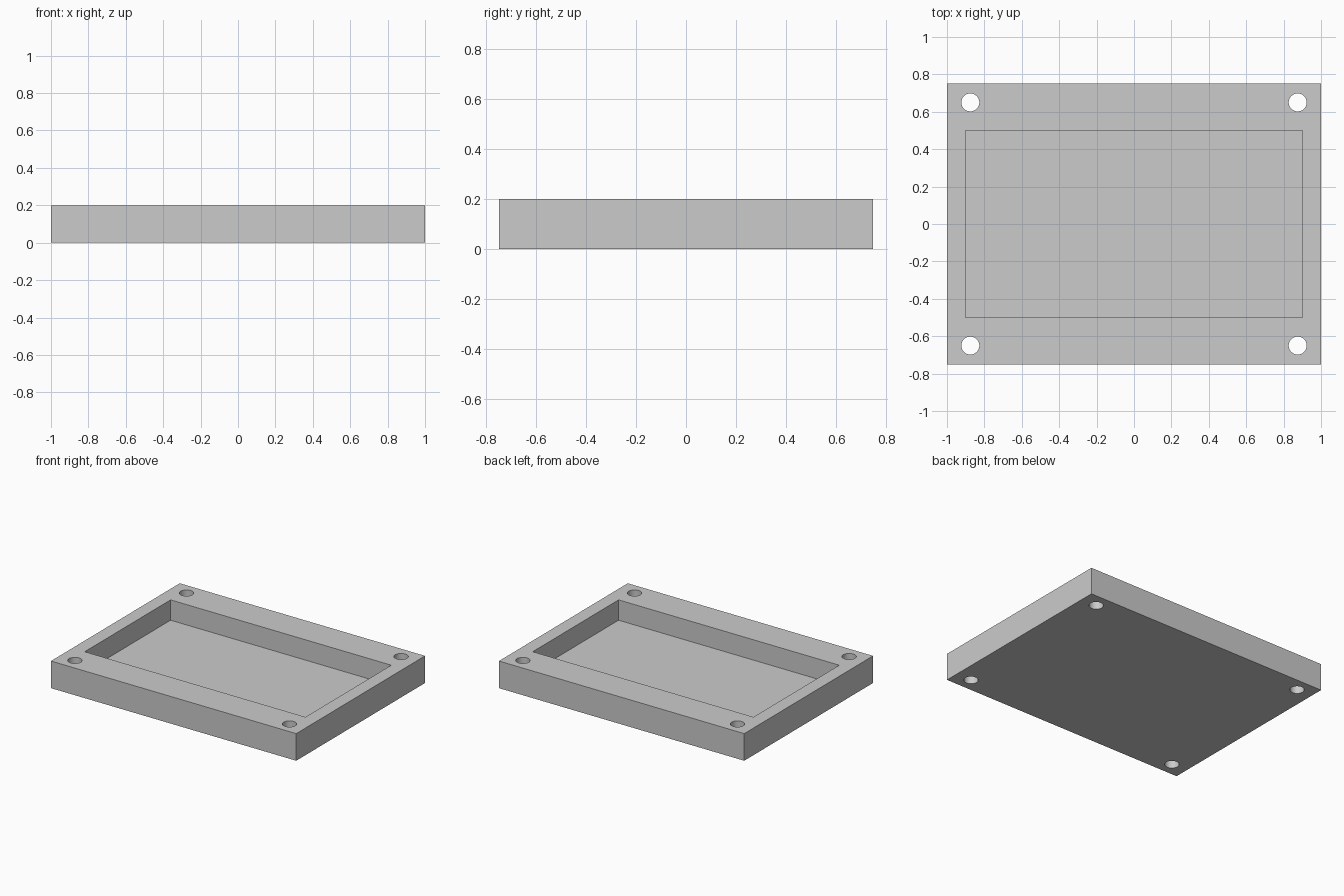
import bpy
import math

default_cube = bpy.data.objects.get("Cube")
if default_cube:
    bpy.data.objects.remove(default_cube, do_unlink=True)

WIDTH, DEPTH, HEIGHT = 2.0, 1.5, 0.2
FLOOR = 0.05
HOLE_X, HOLE_Y, HOLE_RADIUS = 0.875, 0.65, 0.048

grey = bpy.data.materials.new("light_grey")
grey.use_nodes = True
colour = (0.6, 0.6, 0.6, 1.0)
grey.diffuse_color = colour
grey.node_tree.nodes["Principled BSDF"].inputs["Base Color"].default_value = colour


def box(name, size, bottom):
    """Box centred in x and y, resting on the given height."""
    bpy.ops.mesh.primitive_cube_add(size=1, location=(0, 0, bottom + size[2] / 2))
    obj = bpy.context.object
    obj.name = name
    obj.scale = size
    bpy.ops.object.transform_apply(location=True, rotation=False, scale=True)
    obj.data.materials.append(grey)
    return obj


def cut(target, cutter):
    """Subtract the cutter from the target and hide it."""
    mod = target.modifiers.new(cutter.name, "BOOLEAN")
    mod.operation = "DIFFERENCE"
    mod.solver = "EXACT"
    mod.object = cutter
    bpy.context.view_layer.objects.active = target
    bpy.ops.object.modifier_apply(modifier=mod.name)
    bpy.data.objects.remove(cutter, do_unlink=True)


# Solid tray block
tray = box("tray", (WIDTH, DEPTH, HEIGHT), 0)

# Rectangular pocket, open at the top
cut(tray, box("pocket_cutter", (1.8, 1.0, HEIGHT), FLOOR))

# Round through holes in the four corners
for x in (-HOLE_X, HOLE_X):
    for y in (-HOLE_Y, HOLE_Y):
        bpy.ops.mesh.primitive_cylinder_add(
            vertices=48, radius=HOLE_RADIUS, depth=1, location=(x, y, HEIGHT / 2))
        hole = bpy.context.object
        hole.name = "hole_cutter"
        hole.data.materials.append(grey)
        cut(tray, hole)

# Smooth hole walls with crisp edges elsewhere
bpy.ops.object.select_all(action="DESELECT")
tray.select_set(True)
bpy.context.view_layer.objects.active = tray
bpy.ops.object.shade_smooth_by_angle(angle=math.radians(30))
